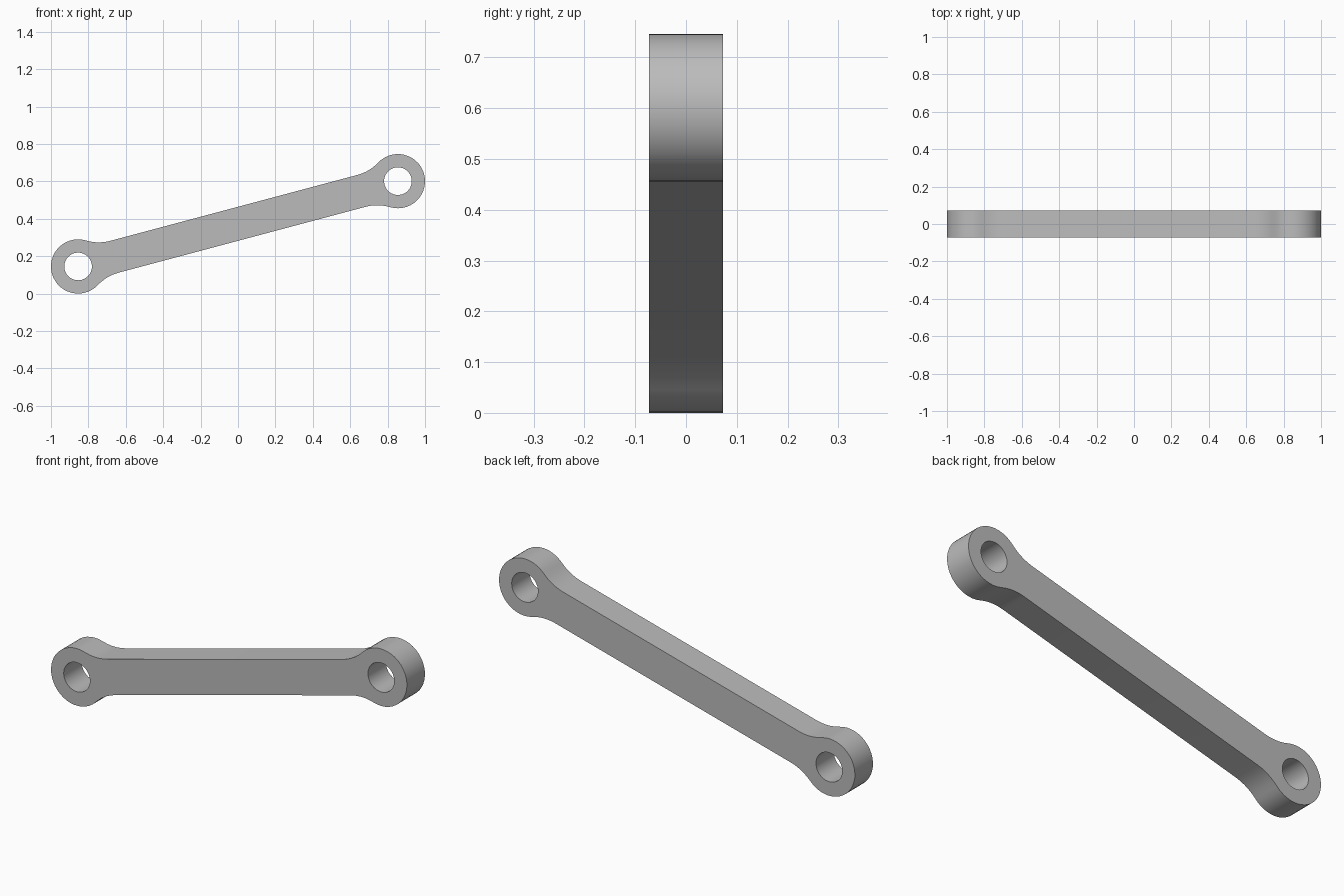
import bpy, bmesh
from math import sin, cos, pi, sqrt, atan2, hypot
from mathutils import Matrix

cube = bpy.data.objects.get("Cube")
if cube:
    bpy.data.objects.remove(cube, do_unlink=True)

RING, HOLE, HALF_WIDTH, DEPTH = 0.145, 0.074, 0.088, 0.145
RUN, RISE = 0.855, 0.228            # half offsets between the eye centres
HALF_LEN = hypot(RUN, RISE)
FILLET_END = 0.20                   # where the fillet meets the straight shank
FILLET = (FILLET_END**2 + HALF_WIDTH**2 - RING**2) / (2 * (RING - HALF_WIDTH))


def arc(cx, cy, r, a0, a1, n):
    return [(cx + r * cos(a0 + (a1 - a0) * i / n),
             cy + r * sin(a0 + (a1 - a0) * i / n)) for i in range(n + 1)]


# Quarter outline: from the outer tip around the eye, then the fillet
join = atan2(HALF_WIDTH + FILLET, -FILLET_END)
quarter = arc(HALF_LEN, 0, RING, 0, join, 14)
quarter += arc(HALF_LEN - FILLET_END, HALF_WIDTH + FILLET, FILLET,
               join - pi, -pi / 2, 5)[1:]
half = quarter + [(-x, y) for x, y in reversed(quarter)]
outline = half + [(x, -y) for x, y in reversed(half[1:-1])]
holes = [arc(s * HALF_LEN, 0, HOLE, 0, 2 * pi, 32)[:-1] for s in (-1, 1)]

# Fill the face between the loops and extrude it through the thickness
bm = bmesh.new()
for loop in [outline] + holes:
    vs = [bm.verts.new((x, -DEPTH / 2, z)) for x, z in loop]
    for a, b in zip(vs, vs[1:] + vs[:1]):
        bm.edges.new((a, b))
bmesh.ops.triangle_fill(bm, use_beauty=True, edges=bm.edges[:], normal=(0, -1, 0))
out = bmesh.ops.extrude_face_region(bm, geom=bm.faces[:], use_keep_orig=True)
moved = [g for g in out["geom"] if isinstance(g, bmesh.types.BMVert)]
bmesh.ops.translate(bm, verts=moved, vec=(0, DEPTH, 0))
bmesh.ops.recalc_face_normals(bm, faces=bm.faces[:])

# Tilt the link and stand it on the ground
bm.transform(Matrix.Translation((0, 0, RING + RISE))
             @ Matrix.Rotation(-atan2(RISE, RUN), 4, 'Y'))
mesh = bpy.data.meshes.new("link_arm")
bm.to_mesh(mesh)
bm.free()
link = bpy.data.objects.new("link_arm", mesh)
bpy.context.collection.objects.link(link)

# Plain grey
grey = bpy.data.materials.new("plain_grey")
grey.use_nodes = True
color = (0.5, 0.5, 0.5, 1)
grey.diffuse_color = color
grey.node_tree.nodes["Principled BSDF"].inputs["Base Color"].default_value = color
mesh.materials.append(grey)

bpy.ops.object.select_all(action='DESELECT')
link.select_set(True)
bpy.context.view_layer.objects.active = link
bpy.ops.object.shade_smooth_by_angle(angle=pi / 6)
